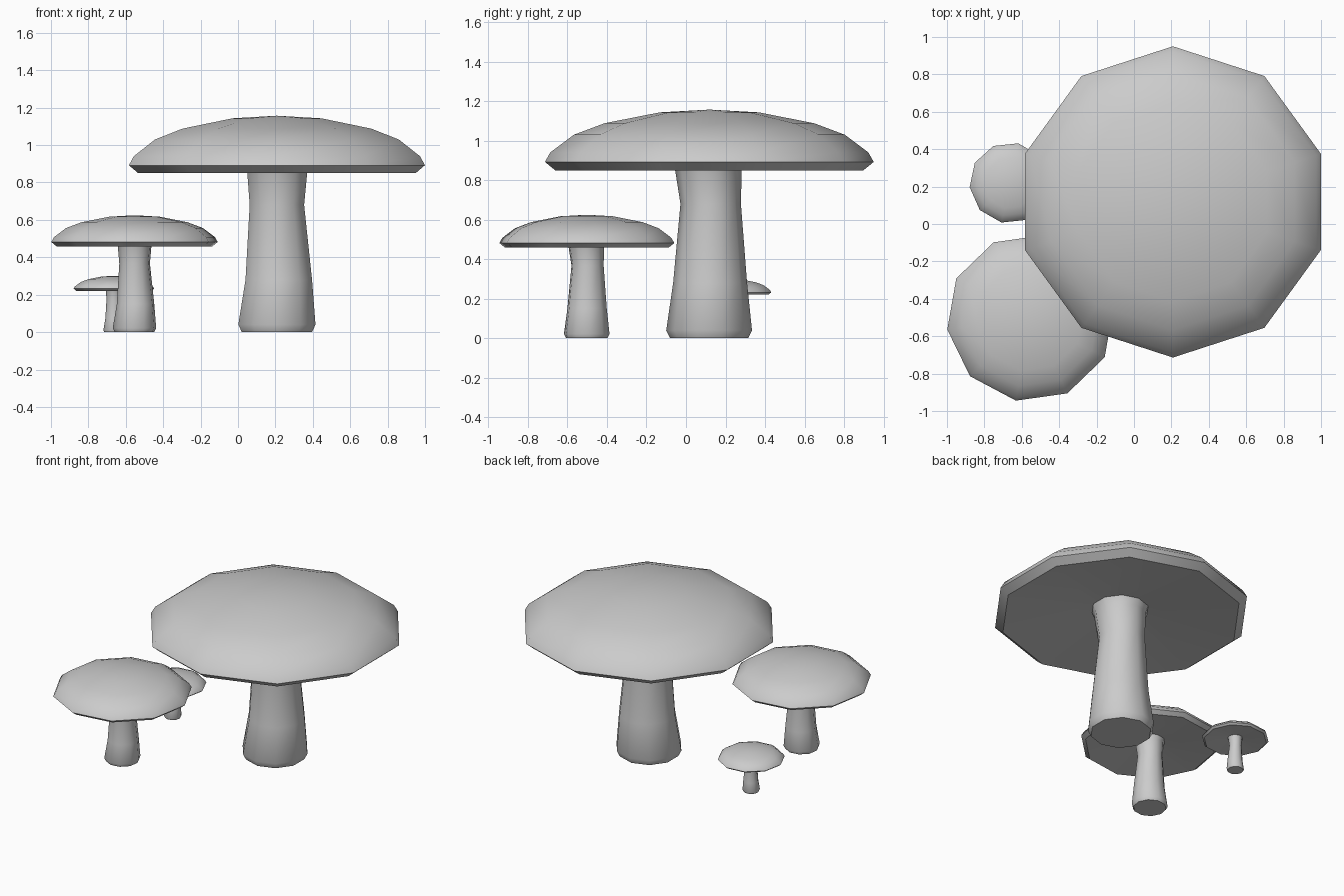
import bpy, bmesh
from math import sin, cos, pi, radians

if "Cube" in bpy.data.objects:
    bpy.data.objects.remove(bpy.data.objects["Cube"])

SIDES = 10

# Rings: offset x, offset y, radius, height
# Stem, slightly bent, flared at the foot and running into the hollow of the cap
STEM = [(0, 0.005, 0.197, 0.0), (0, 0.005, 0.217, 0.04), (0.01, 0.01, 0.187, 0.28),
        (0, 0.013, 0.153, 0.68), (0.002, 0.0, 0.17, 0.87), (0.002, 0.0, 0.185, 0.915)]

# Cap from the hollow underside, around the rim and up to the crown
CAP = [(0.002, 0.0, 0.185, 0.915), (0, 0.006, 0.78, 0.85), (0, 0.006, 0.832, 0.892),
       (0, 0.006, 0.805, 0.94), (0, 0.006, 0.685, 1.03), (0, 0.006, 0.53, 1.088),
       (0, 0.006, 0.25, 1.143)]
CAP_TOP = (0, 0.006, 1.157)


def stacked_rings(name, rings, apex=None):
    """Skin a stack of ten-sided rings; close the foot or the crown."""
    bm = bmesh.new()
    loops = []
    for ox, oy, r, z in rings:
        loops.append([bm.verts.new((ox + r * cos(pi / 2 + 2 * pi * i / SIDES),
                                    oy + r * sin(pi / 2 + 2 * pi * i / SIDES), z))
                      for i in range(SIDES)])
    for low, high in zip(loops, loops[1:]):
        for i in range(SIDES):
            j = (i + 1) % SIDES
            bm.faces.new((low[i], low[j], high[j], high[i]))
    if apex:
        tip = bm.verts.new(apex)
        for i in range(SIDES):
            bm.faces.new((loops[-1][i], loops[-1][(i + 1) % SIDES], tip))
    else:
        bm.faces.new(loops[0][::-1])
    mesh = bpy.data.meshes.new(name)
    bm.to_mesh(mesh)
    bm.free()
    obj = bpy.data.objects.new(name, mesh)
    bpy.context.collection.objects.link(obj)
    bpy.ops.object.select_all(action='DESELECT')
    obj.select_set(True)
    bpy.context.view_layer.objects.active = obj
    bpy.ops.object.shade_smooth_by_angle(angle=radians(38))
    return obj


def mushroom(label, x, y, size, turn):
    parts = (stacked_rings(label + "_cap", CAP, CAP_TOP),
             stacked_rings(label + "_stem", STEM))
    for part in parts:
        part.location = (x, y, 0)
        part.scale = (size, size, size)
        part.rotation_euler.z = radians(turn)


# Three sizes of the same mushroom
mushroom("large_mushroom", 0.208, 0.112, 1.0, 0)
mushroom("medium_mushroom", -0.554, -0.505, 0.54, -10)
mushroom("small_mushroom", -0.664, 0.218, 0.26, -12)
